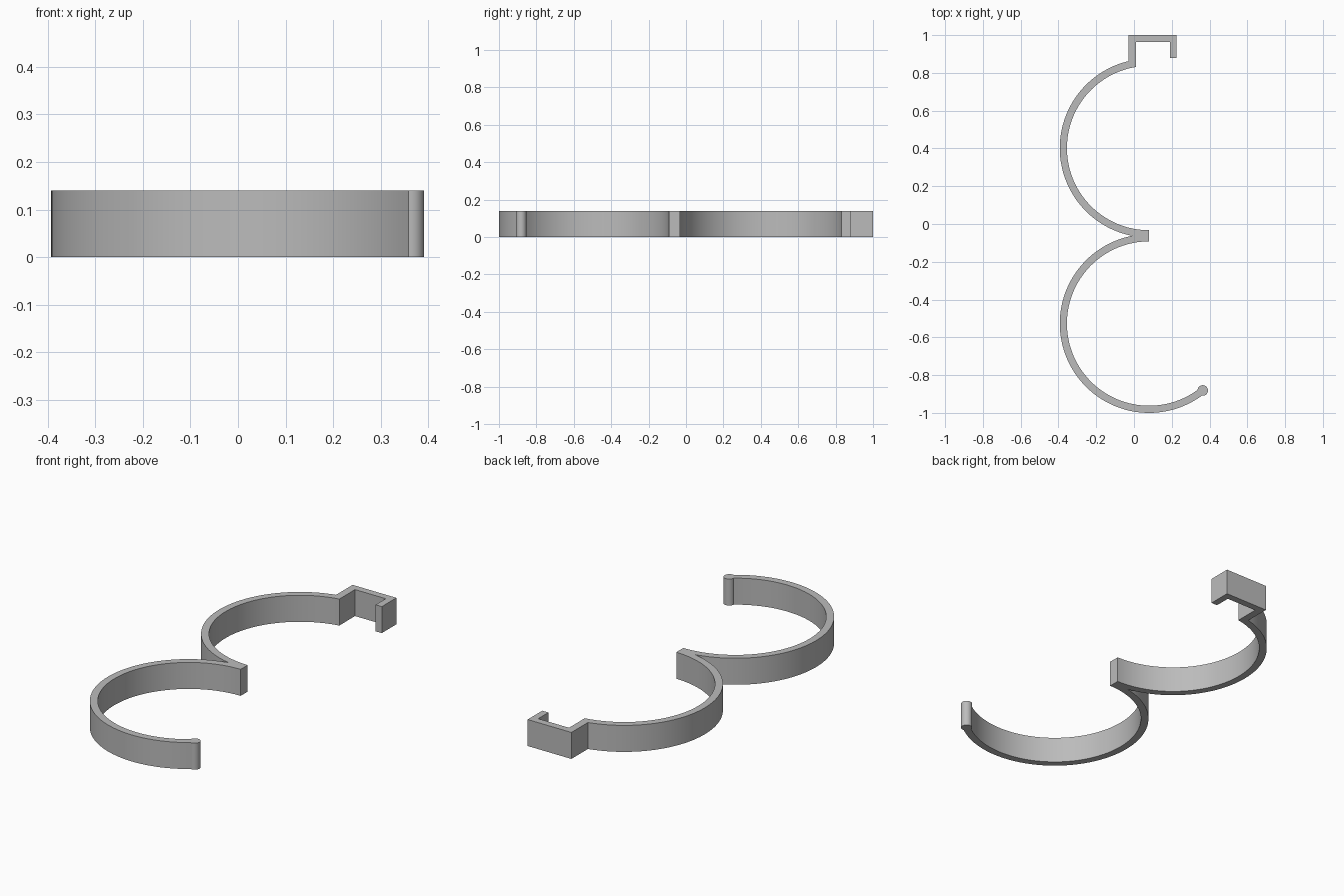
import bpy, bmesh
from math import radians, degrees, cos, sin, acos, asin

if "Cube" in bpy.data.objects:
    bpy.data.objects.remove(bpy.data.objects["Cube"], do_unlink=True)

HEIGHT = 0.14
CX = 0.08                      # shared x of both ring centres
OUTER, INNER = 0.473, 0.435    # ring radii
MID = (OUTER + INNER) / 2
LOWER_Y, UPPER_Y = -0.527, 0.402
TIP_R = 0.028                  # rounded bead on the free end
TIP_ANGLE = 308.7


def arc(cx, cy, r, start, end, steps):
    """Points along an arc, angles in degrees."""
    angles = [radians(start + (end - start) * i / steps) for i in range(steps + 1)]
    return [(cx + r * cos(a), cy + r * sin(a)) for a in angles]


# Where the two outer walls meet, and where the rings meet the bracket and bead
meet = degrees(acos((UPPER_Y - LOWER_Y) / 2 / OUTER))
bracket_in = degrees(acos((0.01 - CX) / INNER))
bracket_out = degrees(acos((-0.03 - CX) / OUTER))
neck = degrees(asin((OUTER - INNER) / 2 / TIP_R))
ring_end = TIP_ANGLE - degrees(TIP_R * cos(radians(neck)) / MID)
tip_x = CX + MID * cos(radians(TIP_ANGLE))
tip_y = LOWER_Y + MID * sin(radians(TIP_ANGLE))
forward = TIP_ANGLE + 90

# Outline: upper ring, square bracket, lower ring, bead
outline = arc(CX, UPPER_Y, INNER, 270, bracket_in, 64)
outline += [(0.01, 0.963), (0.19, 0.963), (0.19, 0.878),
            (0.226, 0.878), (0.226, 1.0), (-0.03, 1.0)]
outline += arc(CX, UPPER_Y, OUTER, bracket_out, 270 - meet, 64)
outline += arc(CX, LOWER_Y, OUTER, 90 + meet, ring_end, 80)[1:]
outline += arc(tip_x, tip_y, TIP_R, forward - 180 + neck, forward + 180 - neck, 24)[1:-1]
outline += arc(CX, LOWER_Y, INNER, ring_end, 90, 80)

# Extrude the outline into a flat band
bm = bmesh.new()
base = bm.faces.new([bm.verts.new((x, y, 0)) for x, y in outline])
top = bmesh.ops.extrude_face_region(bm, geom=[base], use_keep_orig=True)
bmesh.ops.translate(bm, vec=(0, 0, HEIGHT),
                    verts=[v for v in top["geom"] if isinstance(v, bmesh.types.BMVert)])
bmesh.ops.recalc_face_normals(bm, faces=bm.faces)
mesh = bpy.data.meshes.new("double_ring_clip")
bm.to_mesh(mesh)
bm.free()
clip = bpy.data.objects.new("double_ring_clip", mesh)
bpy.context.collection.objects.link(clip)

# Plain grey material
grey = bpy.data.materials.new("plain_grey")
grey.use_nodes = True
colour = (0.5, 0.5, 0.5, 1)
grey.diffuse_color = colour
grey.node_tree.nodes["Principled BSDF"].inputs["Base Color"].default_value = colour
mesh.materials.append(grey)

bpy.ops.object.select_all(action="DESELECT")
clip.select_set(True)
bpy.context.view_layer.objects.active = clip
bpy.ops.object.shade_smooth_by_angle(angle=radians(30))
